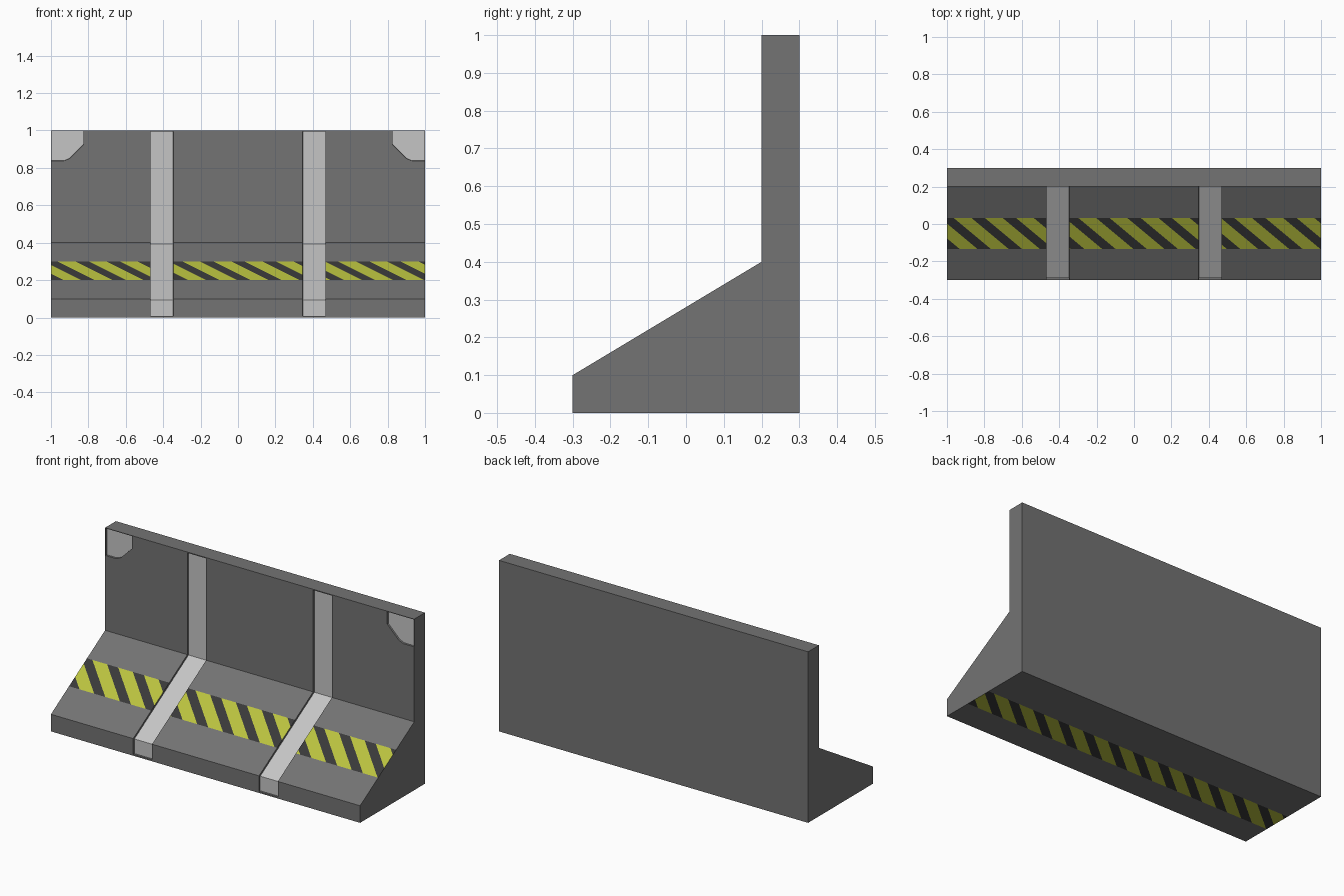
import bpy, bmesh
from mathutils import Vector

if "Cube" in bpy.data.objects:
    bpy.data.objects.remove(bpy.data.objects["Cube"])


def make_material(name, r, g, b):
    mat = bpy.data.materials.new(name)
    mat.use_nodes = True
    mat.diffuse_color = (r, g, b, 1)
    mat.node_tree.nodes["Principled BSDF"].inputs["Base Color"].default_value = (r, g, b, 1)
    return mat


CONCRETE, METAL, YELLOW, BLACK = range(4)
mesh = bpy.data.meshes.new("concrete_barrier")
for args in (("concrete grey", .172, .172, .172), ("light metal", .56, .56, .56),
             ("hazard yellow", .49, .54, .05), ("hazard black", .042, .042, .042)):
    mesh.materials.append(make_material(*args))

# Barrier body: side profile extruded across the full width
bm = bmesh.new()
profile = [(-.3, 0), (.3, 0), (.3, 1), (.2, 1), (.2, .4), (-.3, .1)]
side = bm.faces.new([bm.verts.new((-1, y, z)) for y, z in profile])
ext = bmesh.ops.extrude_face_region(bm, geom=[side], use_keep_orig=True)
bmesh.ops.translate(bm, vec=(2, 0, 0),
                    verts=[v for v in ext["geom"] if isinstance(v, bmesh.types.BMVert)])
bmesh.ops.recalc_face_normals(bm, faces=bm.faces)


def cut(test, point, normal):
    """Split the faces that pass the test along a plane."""
    bm.normal_update()
    faces = [f for f in bm.faces if test(f)]
    edges = {e for f in faces for e in f.edges}
    verts = {v for f in faces for v in f.verts}
    bmesh.ops.bisect_plane(bm, geom=faces + list(edges) + list(verts), dist=1e-5,
                           plane_co=point, plane_no=Vector(normal).normalized())


def is_front(f):
    return f.normal.y < -.4


def recess(test):
    """Sink a group of faces slightly and colour the floor as metal."""
    bm.normal_update()
    faces = [f for f in bm.faces if test(f)]
    rim = bmesh.ops.inset_region(bm, faces=faces, thickness=.001, depth=-.01,
                                 use_even_offset=True, use_boundary=True)
    for f in faces:
        f.material_index = METAL
    for f in rim["faces"]:
        f.material_index = CONCRETE


# Two inlaid metal straps running down the front
STRAP_IN, STRAP_OUT = .346, .468
for s in (-1, 1):
    for x in (STRAP_IN, STRAP_OUT):
        cut(is_front, (s * x, 0, 0), (1, 0, 0))


def in_strap(f):
    return is_front(f) and STRAP_IN < abs(f.calc_center_median().x) < STRAP_OUT


for z in (.008, .995):
    cut(in_strap, (0, 0, z), (0, 0, 1))
for s in (-1, 1):
    recess(lambda f: in_strap(f) and s * f.calc_center_median().x > 0
           and .008 < f.calc_center_median().z < .995)


# Inlaid metal plates in the top corners: edges given as point and outward normal
plate_edges = [((.825, 0, .95), (-1, 0, 0)), ((.825, 0, .925), (-1, 0, -1)),
               ((.9, 0, .85), (-.4, 0, -1)), ((.95, 0, .838), (0, 0, -1)),
               ((.997, 0, .9), (1, 0, 0)), ((.9, 0, .997), (0, 0, 1))]


def is_corner(f, s):
    c = f.calc_center_median()
    return is_front(f) and s * c.x > STRAP_OUT and c.z > .4


def in_plate(f, s, edges):
    c = f.calc_center_median()
    return is_corner(f, s) and all(
        (Vector((s * c.x, 0, c.z)) - Vector(p)).dot(Vector(n)) < 0 for p, n in edges)


for s in (-1, 1):
    for i, (p, n) in enumerate(plate_edges):
        cut(lambda f: in_plate(f, s, plate_edges[:i]),
            (s * p[0], 0, p[2]), (s * n[0], 0, n[2]))
    recess(lambda f: in_plate(f, s, plate_edges))


# Hazard stripes on the slope and, mirrored, on the underside
BAND_LOW, BAND_HIGH = -.133, .033
PERIOD, WIDTH, START, LEAN = 1 / 6, .095, -.965, 1.2


def is_slope(f):
    return f.normal.z > .5 and f.normal.y < -.4 and f.material_index == CONCRETE


def is_underside(f):
    return f.normal.z < -.9 and f.calc_center_median().z < .001


for surface, s in ((is_slope, 1), (is_underside, -1)):
    def in_band(f):
        return surface(f) and BAND_LOW < f.calc_center_median().y < BAND_HIGH

    for y in (BAND_LOW, BAND_HIGH):
        cut(surface, (0, y, 0), (0, 1, 0))
    for i in range(-2, 13):
        for offset in (0, WIDTH):
            x = START + i * PERIOD + offset
            cut(in_band, (s * x, BAND_HIGH, 0), (s, LEAN, 0))
    bm.normal_update()
    for f in bm.faces:
        c = f.calc_center_median()
        if in_band(f) and f.calc_area() > 1e-6:
            phase = (s * c.x + LEAN * (c.y - BAND_HIGH) - START) % PERIOD
            f.material_index = YELLOW if phase < WIDTH else BLACK

bm.to_mesh(mesh)
bm.free()
barrier = bpy.data.objects.new("concrete_barrier", mesh)
bpy.context.collection.objects.link(barrier)
